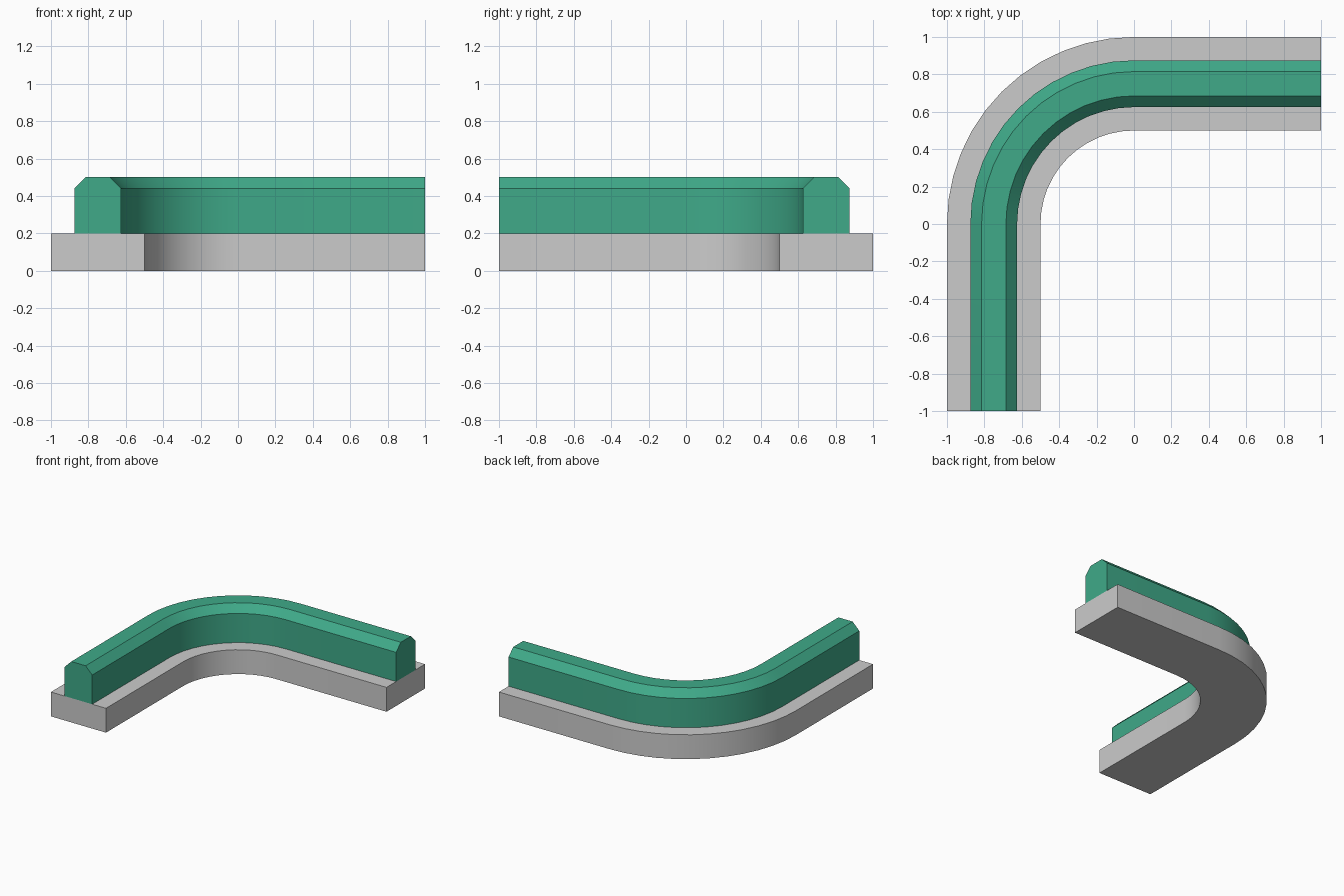
import bpy, bmesh, math

if "Cube" in bpy.data.objects:
    bpy.data.objects.remove(bpy.data.objects["Cube"])

ARC_STEPS = 12


def station(i):
    """Origin and outward direction of each cross-section along the bend."""
    if i == 0:
        return (0, -1), (-1, 0)
    if i == ARC_STEPS + 2:
        return (1, 0), (0, 1)
    a = math.pi - (i - 1) / ARC_STEPS * math.pi / 2
    return (0, 0), (math.cos(a), math.sin(a))


def sweep(name, profile, color=None):
    """Sweep a closed (radius, height) profile along straight, bend, straight."""
    bm = bmesh.new()
    rings = []
    for i in range(ARC_STEPS + 3):
        o, d = station(i)
        rings.append([bm.verts.new((o[0] + d[0] * r, o[1] + d[1] * r, z))
                      for r, z in profile])
    n = len(profile)
    for a, b in zip(rings, rings[1:]):
        for j in range(n):
            k = (j + 1) % n
            bm.faces.new((a[j], a[k], b[k], b[j]))
    bm.faces.new(rings[0])
    bm.faces.new(rings[-1])
    bmesh.ops.recalc_face_normals(bm, faces=bm.faces)
    mesh = bpy.data.meshes.new(name)
    bm.to_mesh(mesh)
    bm.free()
    obj = bpy.data.objects.new(name, mesh)
    bpy.context.collection.objects.link(obj)
    if color:
        mat = bpy.data.materials.new(name + "_color")
        mat.diffuse_color = color
        mat.use_nodes = True
        mat.node_tree.nodes["Principled BSDF"].inputs["Base Color"].default_value = mat.diffuse_color
        mesh.materials.append(mat)
    bpy.ops.object.select_all(action='DESELECT')
    obj.select_set(True)
    bpy.context.view_layer.objects.active = obj
    bpy.ops.object.shade_smooth_by_angle(angle=math.radians(30))
    return obj


# Wide flat footing
sweep("base_slab", [(0.5, 0), (1, 0), (1, 0.2), (0.5, 0.2)])

# Narrow wall with chamfered top edges
sweep("curved_wall", [(0.625, 0.2), (0.875, 0.2), (0.875, 0.44),
                      (0.815, 0.5), (0.685, 0.5), (0.625, 0.44)],
      (0.05, 0.40, 0.25, 1))
